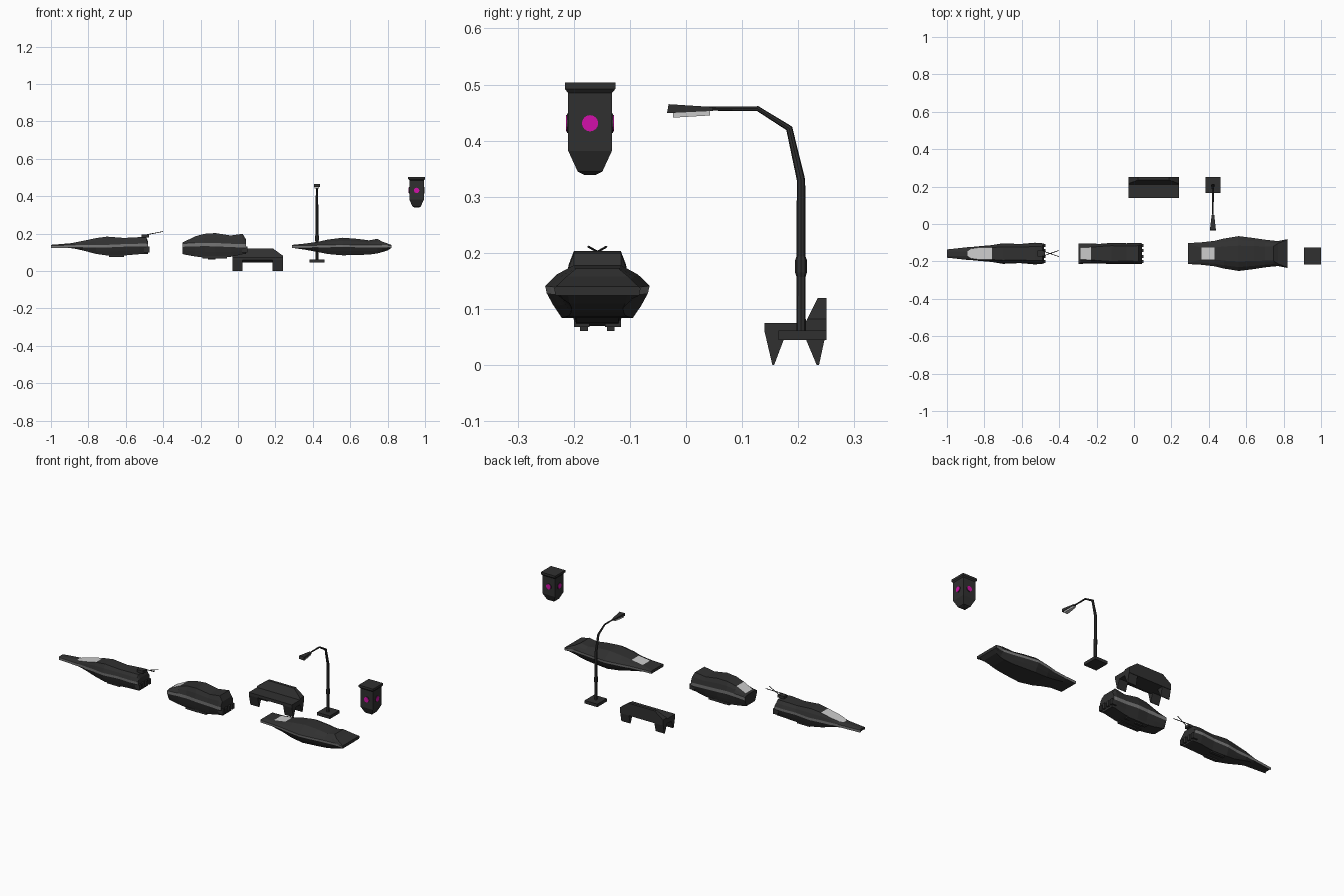
import bpy, bmesh, math
from mathutils import Vector

if "Cube" in bpy.data.objects:
    bpy.data.objects.remove(bpy.data.objects["Cube"])


def mat(name, r, g, b):
    m = bpy.data.materials.new(name)
    m.diffuse_color = (r, g, b, 1)
    m.use_nodes = True
    m.node_tree.nodes["Principled BSDF"].inputs["Base Color"].default_value = m.diffuse_color
    return m


DARK = mat("dark_hull", .03, .03, .03)
BAND = mat("grey_trim", .2, .2, .2)
GLASS = mat("pale_glass", .55, .55, .55)
PINK = mat("magenta_signal", .65, .005, .4)
CY = -0.158  # shared centre line of the vehicles


def loft(name, rings, mats=(DARK,), pick=None):
    """Skin equal-sized rings; pick(station, side) gives the material slot."""
    bm = bmesh.new()
    vs = [[bm.verts.new(p) for p in r] for r in rings]
    n = len(rings[0])
    for i in range(len(vs) - 1):
        for k in range(n):
            j = (k + 1) % n
            f = bm.faces.new((vs[i][k], vs[i][j], vs[i + 1][j], vs[i + 1][k]))
            f.material_index = pick(i, k) if pick else 0
    bm.faces.new(vs[0][::-1])
    bm.faces.new(vs[-1])
    bmesh.ops.recalc_face_normals(bm, faces=bm.faces)
    me = bpy.data.meshes.new(name)
    bm.to_mesh(me)
    bm.free()
    for m in mats:
        me.materials.append(m)
    ob = bpy.data.objects.new(name, me)
    bpy.context.collection.objects.link(ob)
    return ob


def box(name, x0, x1, y0, y1, z0, z1, m=DARK):
    return loft(name, [[(x, y0, z0), (x, y1, z0), (x, y1, z1), (x, y0, z1)] for x in (x0, x1)], (m,))


def prism_x(name, profile, x0, x1, m=DARK):
    return loft(name, [[(x, y, z) for y, z in profile] for x in (x0, x1)], (m,))


def tube(name, a, b, r, n=6):
    a, b = Vector(a), Vector(b)
    q = (b - a).to_track_quat('Z', 'Y')
    ring = [q @ Vector((r * math.cos(t), r * math.sin(t), 0))
            for t in (2 * math.pi * i / n for i in range(n))]
    return loft(name, [[a + v for v in ring], [b + v for v in ring]])


def hull(name, stations, band_h, glass):
    """Stations: x, half width, bottom z, trim z, roof half width, roof z."""
    rings = []
    for x, w, zb, zm, rw, zt in stations:
        zl = zm - band_h
        half = [(.68 * w, zb), (.84 * w, zb + .5 * (zl - zb)), (.97 * w, zl), (w, zm),
                (.6 * w + .4 * rw, zm + .55 * (zt - zm)), (rw, zt)]
        rings.append([(x, CY + y, z) for y, z in half] + [(x, CY - y, z) for y, z in half[::-1]])

    def pick(i, k):
        return 1 if k in (2, 8) else 2 if k == 5 and i in glass else 0
    return loft(name, rings, (DARK, BAND, GLASS), pick)


# Needle-nosed vehicle
hull("racer_hull", [
    (-1.00, .022, .128, .136, .012, .140),
    (-.89, .034, .122, .139, .012, .149),
    (-.87, .035, .119, .139, .026, .153),
    (-.83, .039, .110, .139, .032, .161),
    (-.76, .045, .092, .139, .032, .176),
    (-.70, .055, .083, .140, .036, .184),
    (-.61, .051, .083, .144, .034, .177),
    (-.53, .058, .090, .146, .038, .181),
    (-.49, .055, .090, .146, .036, .180),
    (-.482, .053, .092, .146, .034, .160)], .014, (1, 2, 3))
box("racer_antenna_base", -.515, -.475, CY - .015, CY + .015, .18, .195)
for s in (-1, 1):
    tube("racer_antenna", (-.49, CY + s * .014, .194), (-.402, CY - s * .016, .211), .002, 5)
    box("racer_skid", -.69, -.61, CY + s * .025 - .008, CY + s * .025 + .008, .076, .09)

# Short van-like vehicle
hull("van_hull", [
    (-.297, .055, .092, .147, .032, .152),
    (-.285, .055, .088, .148, .032, .158),
    (-.23, .053, .078, .150, .034, .185),
    (-.18, .052, .072, .151, .038, .199),
    (-.12, .057, .070, .150, .042, .203),
    (-.04, .055, .076, .146, .040, .190),
    (.025, .057, .090, .144, .042, .199),
    (.042, .055, .090, .144, .042, .170)], .018, (1,))
for s in (-1, 1):
    box("van_skid", -.19, -.06, CY + s * .028 - .014, CY + s * .028 + .014, .068, .08)
    box("van_skid_pad", -.16, -.12, CY + s * .024 - .007, CY + s * .024 + .007, .061, .07)

# Rear thrusters of both narrow vehicles
for x, label in ((-.482, "racer"), (.042, "van")):
    for y in (-.043, -.015, .015, .043):
        box(label + "_thruster", x - .02, x + .01, CY + y - .008, CY + y + .008, .10, .13)

# Wide flat vehicle with flared tail
hull("wide_cruiser_hull", [
    (.29, .056, .124, .137, .050, .140),
    (.36, .060, .114, .137, .032, .147),
    (.43, .068, .101, .138, .032, .157),
    (.48, .080, .091, .140, .038, .168),
    (.56, .093, .084, .141, .042, .178),
    (.64, .083, .086, .140, .040, .172),
    (.70, .074, .088, .139, .038, .164),
    (.745, .069, .094, .138, .038, .172),
    (.77, .067, .101, .138, .055, .158),
    (.80, .073, .110, .138, .066, .147),
    (.82, .077, .124, .137, .074, .140)], .013, (1,))

# Bench: seat, chamfered backrest, pointed legs
prism_x("bench_seat", [(.14, .075), (.14, .058), (.165, .046), (.25, .05), (.25, .075)], -.03, .24)
loft("bench_backrest", [[(x, .21, .07), (x, yf, z), (x, .25, z), (x, .25, .07)]
                        for x, yf, z in ((-.03, .216, .082), (.022, .235, .12),
                                         (.188, .235, .12), (.24, .216, .082))])
for x0, x1 in ((-.03, .025), (.185, .24)):
    prism_x("bench_front_leg", [(.14, .06), (.176, .05), (.157, 0), (.154, 0)], x0, x1)
    prism_x("bench_back_leg", [(.212, .05), (.25, .06), (.237, 0), (.233, 0)], x0, x1)

# Street lamp: base, tapered bent pole, collar, head
LX = .422
box("lamp_base", LX - .04, LX + .04, .165, .25, .045, .062)
path = [(.205, .06, .0085), (.205, .33, .0075), (.184, .422, .006), (.128, .457, .0045), (.04, .457, .0035)]
rings = []
for i, (y, z, r) in enumerate(path):
    a, b = path[max(i - 1, 0)], path[min(i + 1, len(path) - 1)]
    d = Vector((0, b[0] - a[0], b[1] - a[1])).normalized()
    u = Vector((0, d.z, -d.y))
    rings.append([Vector((LX + r * math.cos(t), y, z)) + u * r * math.sin(t)
                  for t in (math.pi * k / 4 for k in range(8))])
loft("lamp_pole", rings)
loft("lamp_collar", [[(LX + r * math.cos(math.pi * k / 4), .205 + r * math.sin(math.pi * k / 4), z)
                      for k in range(8)] for z, r in ((.157, .008), (.165, .0105), (.187, .0105), (.194, .008))])
loft("lamp_head", [[(LX - w, y, z0), (LX + w, y, z0), (LX + w, y + dy, z1), (LX - w, y + dy, z1)]
                   for y, dy, w, z0, z1 in ((.048, 0, .007, .453, .460), (-.034, .003, .016, .449, .465))])
loft("lamp_light", [[(LX - w, y, z0), (LX + w, y, z0), (LX + w, y, z0 + .009), (LX - w, y, z0 + .009)]
                    for y, w, z0 in ((.043, .006, .445), (-.023, .012, .441))], (GLASS,))

# Hanging signal: square lofted housing with a magenta lens on each side
SX, SY = .955, -.171
loft("signal_housing", [[(SX + a * r, SY + b * r, z) for a, b in ((-1, -1), (1, -1), (1, 1), (-1, 1))]
                        for z, r in ((.339, .010), (.345, .022), (.382, .039), (.485, .039),
                                     (.492, .045), (.504, .045))])
for i in range(4):
    d = Vector((math.cos(i * math.pi / 2), math.sin(i * math.pi / 2), 0))
    side = Vector((-d.y, d.x, 0))
    c = Vector((SX, SY, .431))
    for name, r, r0, r1, m in (("signal_rim", .017, .036, .041, DARK), ("signal_lens", .0145, .036, .0425, PINK)):
        loft(name, [[c + d * h + side * r * math.cos(t) + Vector((0, 0, r * math.sin(t)))
                     for t in (math.pi * k / 8 for k in range(16))] for h in (r0, r1)], (m,))
